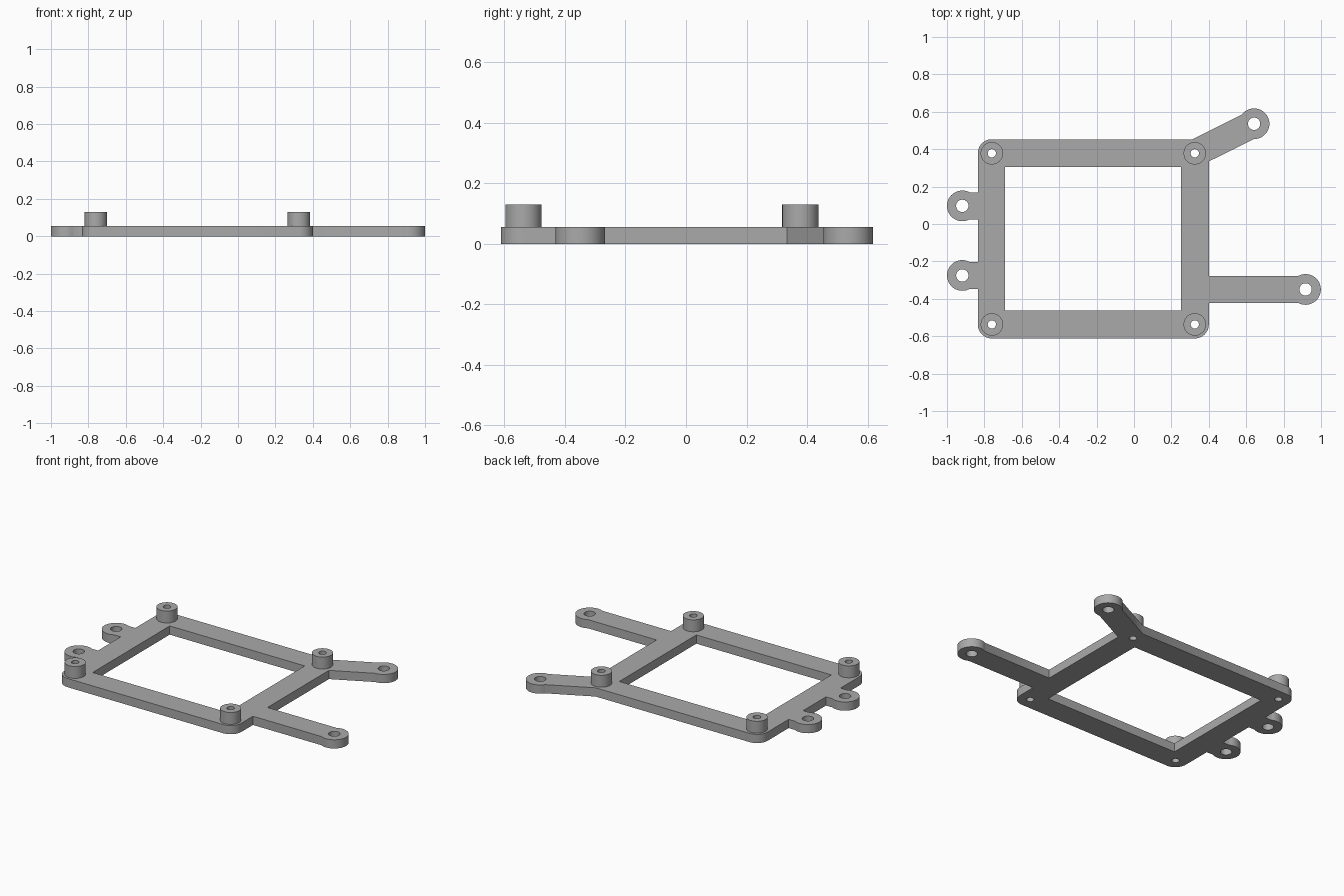
import bpy
import math
from mathutils import Vector

cube = bpy.data.objects.get("Cube")
if cube:
    bpy.data.objects.remove(cube, do_unlink=True)

PLATE = 0.055      # plate thickness
POST_TOP = 0.13    # top of the standoffs
LEFT, RIGHT, FRONT, BACK = -0.76, 0.325, -0.537, 0.378
CORNER = 0.075     # outer corner radius
EYE = 0.082        # radius of the mounting eyes
ARM = 0.0725       # half width of the arms

grey = bpy.data.materials.new("plain_grey")
grey.use_nodes = True
colour = (0.4, 0.4, 0.4, 1)
grey.diffuse_color = colour
grey.node_tree.nodes["Principled BSDF"].inputs["Base Color"].default_value = colour


def prism(name, outline, z0, z1):
    """Extrude a counter-clockwise outline from z0 to z1."""
    n = len(outline)
    verts = [(x, y, z) for z in (z0, z1) for x, y in outline]
    faces = [tuple(reversed(range(n))), tuple(range(n, 2 * n))]
    faces += [(i, (i + 1) % n, n + (i + 1) % n, n + i) for i in range(n)]
    mesh = bpy.data.meshes.new(name)
    mesh.from_pydata(verts, [], faces)
    mesh.materials.append(grey)
    ob = bpy.data.objects.new(name, mesh)
    bpy.context.collection.objects.link(ob)
    return ob


def arc(centre, radius, start, sweep, steps):
    return [(centre[0] + radius * math.cos(start + sweep * i / steps),
             centre[1] + radius * math.sin(start + sweep * i / steps))
            for i in range(steps + 1)]


def disc(name, centre, radius, z0, z1):
    return prism(name, arc(centre, radius, 0, math.tau, 48)[:-1], z0, z1)


def rectangle(x0, x1, y0, y1):
    return [(x0, y0), (x1, y0), (x1, y1), (x0, y1)]


def bar(name, start, end):
    """Straight arm of constant width between two points."""
    a, b = Vector(start), Vector(end)
    along = (b - a).normalized()
    side = Vector((-along.y, along.x)) * ARM
    return prism(name, [tuple(p) for p in (a - side, b - side, b + side, a + side)], 0, PLATE)


def combine(body, tool, operation):
    """Join or cut the body with a tool, then discard the tool."""
    mod = body.modifiers.new("shape", "BOOLEAN")
    mod.operation, mod.solver, mod.object = operation, "EXACT", tool
    bpy.context.view_layer.objects.active = body
    bpy.ops.object.modifier_apply(modifier=mod.name)
    bpy.data.objects.remove(tool, do_unlink=True)


# Rounded rectangular plate
posts = [(RIGHT, BACK), (LEFT, BACK), (LEFT, FRONT), (RIGHT, FRONT)]
outline = []
for i, corner in enumerate(posts):
    outline += arc(corner, CORNER, i * math.pi / 2, math.pi / 2, 12)
frame = prism("mounting_frame", outline, 0, PLATE)

# Arms and short tabs, each ending in a round eye
eyes = [((-0.76, 0.097), (-0.918, 0.097)),
        ((-0.76, -0.275), (-0.918, -0.275)),
        ((0.325, -0.35), (0.917, -0.35)),
        ((RIGHT, BACK), (0.642, 0.536))]
for root, tip in eyes:
    combine(frame, bar("arm", root, tip), "UNION")
    combine(frame, disc("eye", tip, EYE, 0, PLATE), "UNION")

# Central window
window = rectangle(-0.69, 0.252, -0.463, 0.305)
combine(frame, prism("window_cutter", window, -0.1, 0.2), "DIFFERENCE")

# Standoffs on the corners
for post in posts:
    combine(frame, disc("standoff", post, 0.06, PLATE / 2, POST_TOP), "UNION")

# Screw holes through the standoffs and eyes
holes = [(post, 0.022) for post in posts] + [(tip, 0.033) for _, tip in eyes]
for centre, radius in holes:
    combine(frame, disc("hole_cutter", centre, radius, -0.1, 0.2), "DIFFERENCE")

# Smooth round walls with crisp edges
bpy.ops.object.select_all(action="DESELECT")
frame.select_set(True)
bpy.context.view_layer.objects.active = frame
bpy.ops.object.shade_smooth_by_angle(angle=math.radians(30))
